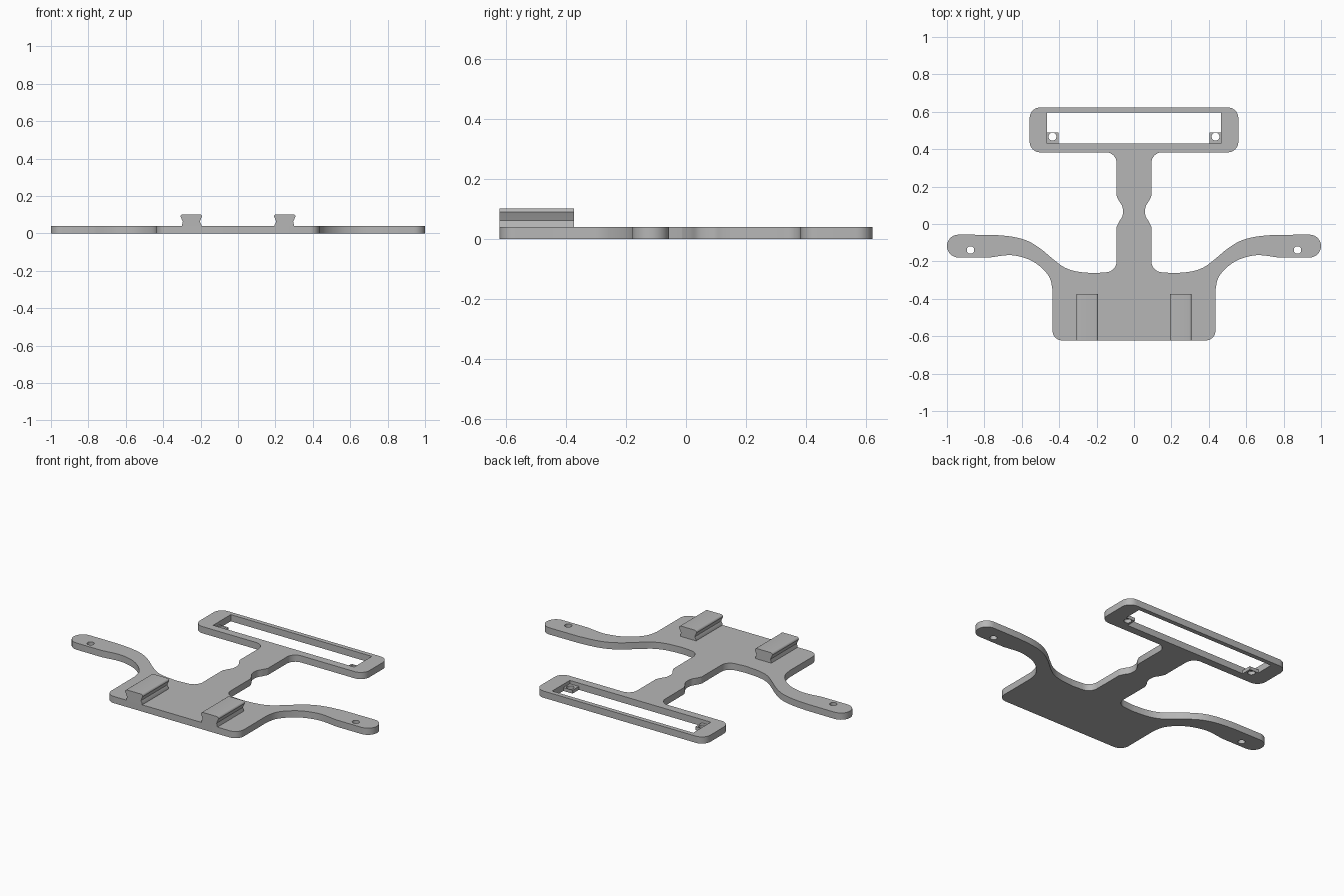
import bpy
from math import radians, sin, cos, pi

if "Cube" in bpy.data.objects:
    bpy.data.objects.remove(bpy.data.objects["Cube"], do_unlink=True)

grey = bpy.data.materials.new("plain grey")
grey.use_nodes = True
COLOUR = (0.47, 0.47, 0.47, 1)
grey.diffuse_color = COLOUR
grey.node_tree.nodes["Principled BSDF"].inputs["Base Color"].default_value = COLOUR


def arc(cx, cy, r, start, end, steps=8):
    angles = [radians(start + (end - start) * i / steps) for i in range(steps + 1)]
    return [(cx + r * cos(a), cy + r * sin(a)) for a in angles]


def circle(cx, cy, r):
    return arc(cx, cy, r, 0, 360, 24)[:-1]


def rect(x0, y0, x1, y1):
    return [(x0, y0), (x1, y0), (x1, y1), (x0, y1)]


def smooth(pts, steps=5):
    """Catmull-Rom curve through the points."""
    p = [pts[0]] + pts + [pts[-1]]
    out = []
    for a, b, c, d in zip(p, p[1:], p[2:], p[3:]):
        for i in range(steps):
            t = i / steps
            out.append(tuple(
                0.5 * (2 * b[k] + (c[k] - a[k]) * t
                       + (2 * a[k] - 5 * b[k] + 4 * c[k] - d[k]) * t * t
                       + (3 * b[k] - a[k] - 3 * c[k] + d[k]) * t ** 3) for k in (0, 1)))
    return out + [pts[-1]]


def mirrored(loop):
    return [(-x, y) for x, y in reversed(loop)]


def extruded(name, loops, thickness, location, upright=False):
    """Flat outline with holes, given thickness; upright stands it facing the front."""
    curve = bpy.data.curves.new(name, "CURVE")
    curve.dimensions = "2D"
    curve.fill_mode = "BOTH"
    curve.extrude = thickness / 2
    for loop in loops:
        spline = curve.splines.new("POLY")
        spline.points.add(len(loop) - 1)
        for point, (x, y) in zip(spline.points, loop):
            point.co = (x, y, 0, 1)
        spline.use_cyclic_u = True
    obj = bpy.data.objects.new(name, curve)
    bpy.context.collection.objects.link(obj)
    obj.location = location
    if upright:
        obj.rotation_euler.x = pi / 2
    curve.materials.append(grey)
    bpy.ops.object.select_all(action="DESELECT")
    obj.select_set(True)
    bpy.context.view_layer.objects.active = obj
    bpy.ops.object.convert(target="MESH")
    obj = bpy.context.object
    bpy.ops.object.mode_set(mode="EDIT")
    bpy.ops.mesh.select_all(action="SELECT")
    bpy.ops.mesh.remove_doubles(threshold=0.0002)
    bpy.ops.mesh.normals_make_consistent(inside=False)
    bpy.ops.object.mode_set(mode="OBJECT")
    bpy.ops.object.shade_smooth_by_angle(angle=radians(30))
    return obj


# Left half of the plate outline, from the back frame down to the front edge
half = arc(0.502, 0.567, 0.056, 90, 0) + arc(0.502, 0.439, 0.056, 0, -90)
half += arc(0.149, 0.327, 0.056, 90, 180)
half += smooth([(0.093, 0.15), (0.078, 0.12), (0.063, 0.095), (0.059, 0.067),
                (0.063, 0.04), (0.078, 0.015), (0.093, -0.015)])
half += arc(0.151, -0.2, 0.058, 180, 265)
half += smooth([(0.21, -0.263), (0.3, -0.255), (0.37, -0.233), (0.43, -0.19),
                (0.5, -0.132), (0.57, -0.09), (0.65, -0.068), (0.75, -0.058)])
half += arc(0.939, -0.118, 0.061, 90, -90, 16)
half += smooth([(0.77, -0.179), (0.68, -0.167), (0.62, -0.172), (0.55, -0.195),
                (0.49, -0.238), (0.45, -0.29), (0.436, -0.35)])
half += arc(0.382, -0.569, 0.054, 0, -90)

# Plate with slot and arm holes
slot = rect(-0.465, 0.43, 0.465, 0.596)
extruded("base_plate",
         [half + mirrored(half), slot, circle(0.874, -0.139, 0.02), circle(-0.874, -0.139, 0.02)],
         0.04, (0, 0, 0.02))

# Flared rail cross-section: wide top, narrower waist
rail = [(0.195, 0.038), (0.197, 0.05), (0.204, 0.062), (0.197, 0.08)]
rail += arc(0.204, 0.09, 0.012, 180, 90, 4) + arc(0.296, 0.09, 0.012, 90, 0, 4)
rail += [(0.303, 0.08), (0.295, 0.062), (0.298, 0.05), (0.301, 0.038)]

for side, flip in (("left", False), ("right", True)):
    # Rail on the front body
    profile = mirrored(rail) if flip else rail
    extruded(side + "_rail", [profile], 0.249, (0, -0.4985, 0), upright=True)
    # Thin screw tab in the slot corner
    tab = [rect(0.405, 0.43, 0.465, 0.49), circle(0.436, 0.467, 0.021)]
    if flip:
        tab = [mirrored(loop) for loop in tab]
    extruded(side + "_screw_tab", tab, 0.02, (0, 0, 0.01))
